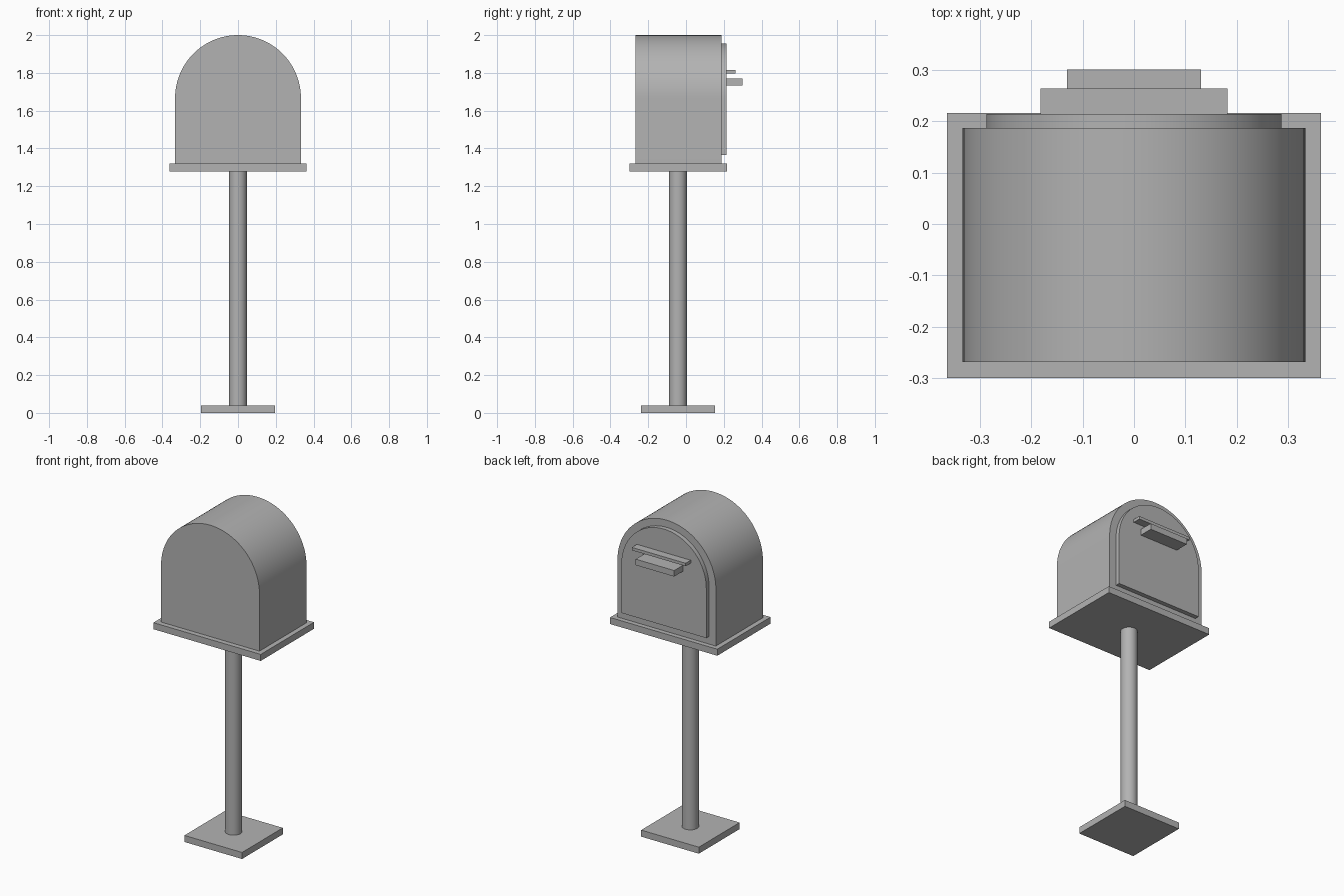
import bpy, bmesh, math

if "Cube" in bpy.data.objects:
    bpy.data.objects.remove(bpy.data.objects["Cube"])

grey = bpy.data.materials.new("plain grey")
grey.diffuse_color = (0.45, 0.45, 0.45, 1)
grey.use_nodes = True
grey.node_tree.nodes["Principled BSDF"].inputs["Base Color"].default_value = grey.diffuse_color
CY = -0.0425  # post axis


def finish(bm, name, smooth=False):
    bmesh.ops.recalc_face_normals(bm, faces=bm.faces)
    me = bpy.data.meshes.new(name)
    bm.to_mesh(me)
    bm.free()
    ob = bpy.data.objects.new(name, me)
    bpy.context.collection.objects.link(ob)
    me.materials.append(grey)
    if smooth:
        bpy.ops.object.select_all(action='DESELECT')
        ob.select_set(True)
        bpy.context.view_layer.objects.active = ob
        bpy.ops.object.shade_smooth_by_angle(angle=math.radians(30))
    return ob


def box(name, half_x, y0, y1, z0, z1):
    bm = bmesh.new()
    bmesh.ops.create_cube(bm, size=1)
    for v in bm.verts:
        v.co = (v.co.x * 2 * half_x,
                (y0 + y1) / 2 + v.co.y * (y1 - y0),
                (z0 + z1) / 2 + v.co.z * (z1 - z0))
    return finish(bm, name)


def arch(name, r, y0, y1, z0, zc, n=48):
    # straight sides below a half-round top, extruded along y
    bm = bmesh.new()
    pts = [(-r, z0), (r, z0)]
    pts += [(r * math.cos(math.pi * i / n), zc + r * math.sin(math.pi * i / n))
            for i in range(n + 1)]
    face = bm.faces.new([bm.verts.new((x, y0, z)) for x, z in pts])
    ext = bmesh.ops.extrude_face_region(bm, geom=[face], use_keep_orig=True)
    for g in ext["geom"]:
        if isinstance(g, bmesh.types.BMVert):
            g.co.y = y1
    return finish(bm, name, True)


# foot and post
box("foot_plate", 0.195, CY - 0.197, CY + 0.197, 0, 0.04)
bm = bmesh.new()
bmesh.ops.create_cone(bm, cap_ends=True, segments=48, radius1=0.047,
                      radius2=0.047, depth=1.24)
bmesh.ops.translate(bm, verts=bm.verts, vec=(0, CY, 0.66))
finish(bm, "post", True)

# box on its tray
box("tray", 0.363, -0.299, 0.216, 1.279, 1.319)
arch("mailbox_body", 0.333, -0.268, 0.187, 1.319, 1.667)

# door with hood and handle
arch("door", 0.287, 0.187, 0.214, 1.366, 1.669)
box("slot_hood", 0.182, 0.205, 0.263, 1.796, 1.814)
box("handle", 0.13, 0.205, 0.3, 1.733, 1.77)
